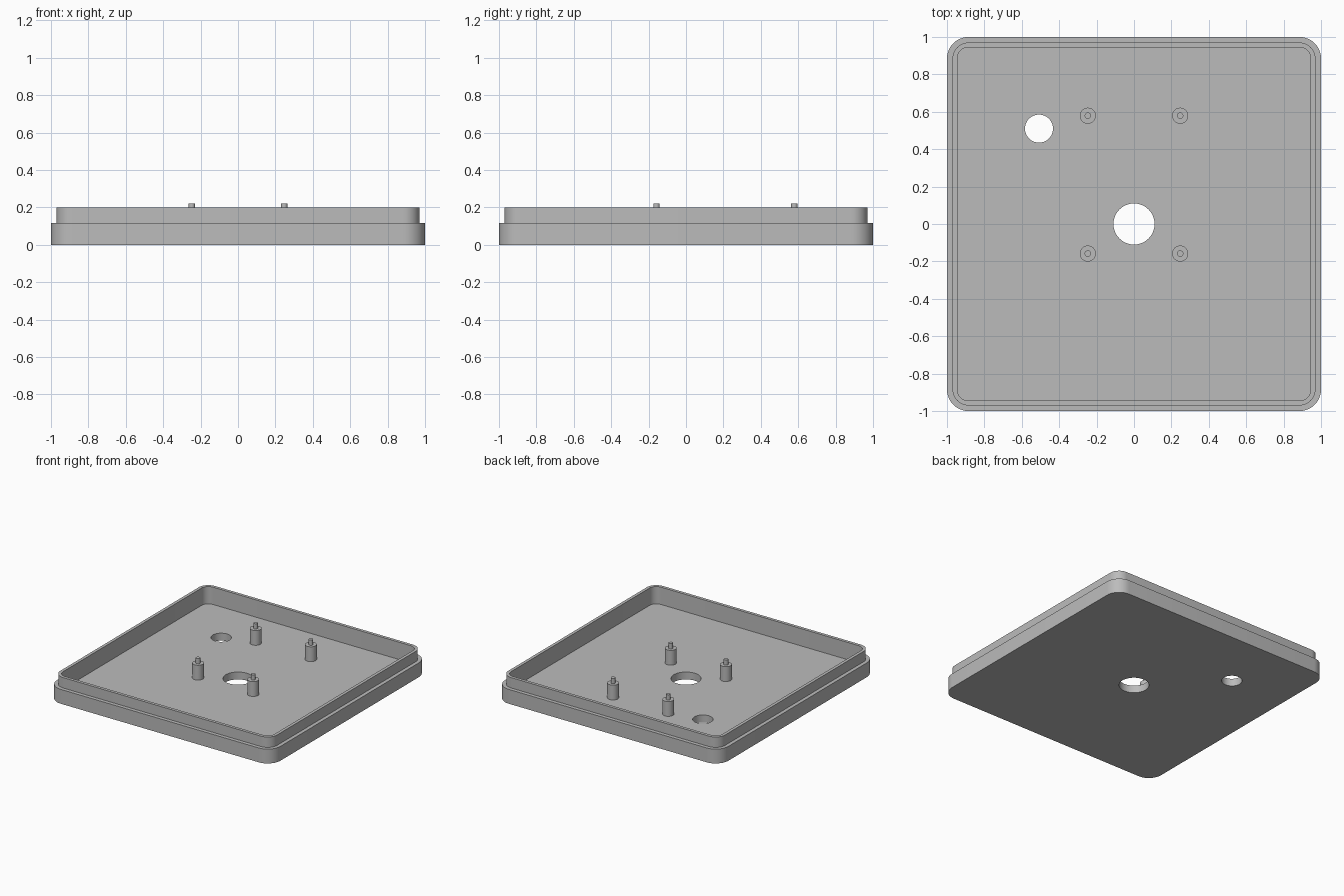
import bpy
import bmesh
from math import cos, sin, pi, radians

cube = bpy.data.objects.get("Cube")
if cube:
    bpy.data.objects.remove(cube, do_unlink=True)

# Heights and plan dimensions
FLOOR, LEDGE, RIM = 0.06, 0.116, 0.2
POST_TOP, PIN_TOP = 0.18, 0.222
POST_R, PIN_R = 0.043, 0.017
HOLES = [(0, 0, 0.11), (-0.508, 0.51, 0.075)]
POST_Y = (-0.158, 0.579)
POST_X = 0.247

grey = bpy.data.materials.new("Plain grey")
grey.use_nodes = True
colour = (0.5, 0.5, 0.5, 1)
grey.diffuse_color = colour
grey.node_tree.nodes["Principled BSDF"].inputs["Base Color"].default_value = colour


def rounded_square(bm, half, radius, z, steps=10):
    """Ring of vertices around a square with rounded corners."""
    ring = []
    for corner in range(4):
        mid = pi / 4 + corner * pi / 2
        cx = (half - radius) * (1 if cos(mid) > 0 else -1)
        cy = (half - radius) * (1 if sin(mid) > 0 else -1)
        for i in range(steps + 1):
            a = (corner + i / steps) * pi / 2
            ring.append(bm.verts.new((cx + radius * cos(a), cy + radius * sin(a), z)))
    return ring


def circle(bm, x, y, radius, z, count=48):
    angles = [2 * pi * i / count for i in range(count)]
    return [bm.verts.new((x + radius * cos(a), y + radius * sin(a), z)) for a in angles]


def loft(bm, rings):
    """Join successive rings with quads."""
    for low, high in zip(rings, rings[1:]):
        n = len(low)
        for i in range(n):
            j = (i + 1) % n
            bm.faces.new((low[i], low[j], high[j], high[i]))


def fill_sheet(bm, rings):
    """Fill a flat sheet whose outline and holes are given as rings."""
    edges = []
    for ring in rings:
        for a, b in zip(ring, ring[1:] + ring[:1]):
            edges.append(bm.edges.get((a, b)) or bm.edges.new((a, b)))
    bmesh.ops.triangle_fill(bm, use_beauty=True, use_dissolve=False, edges=edges)


def finish(bm, name):
    bmesh.ops.recalc_face_normals(bm, faces=bm.faces[:])
    mesh = bpy.data.meshes.new(name)
    bm.to_mesh(mesh)
    bm.free()
    mesh.materials.append(grey)
    obj = bpy.data.objects.new(name, mesh)
    bpy.context.collection.objects.link(obj)
    bpy.ops.object.select_all(action='DESELECT')
    obj.select_set(True)
    bpy.context.view_layer.objects.active = obj
    bpy.ops.object.shade_smooth_by_angle(angle=radians(30))
    return obj


# Tray: outer wall, ledge, raised lip, inner wall, drilled floor
bm = bmesh.new()
outline = [(1, 0.115, 0), (1, 0.115, LEDGE), (0.97, 0.085, LEDGE),
           (0.97, 0.085, RIM), (0.945, 0.06, RIM), (0.945, 0.06, FLOOR)]
walls = [rounded_square(bm, *section) for section in outline]
loft(bm, walls)
under = [circle(bm, x, y, r, 0) for x, y, r in HOLES]
upper = [circle(bm, x, y, r, FLOOR) for x, y, r in HOLES]
for pair in zip(under, upper):
    loft(bm, pair)
fill_sheet(bm, [walls[0]] + under)
fill_sheet(bm, [walls[-1]] + upper)
finish(bm, "tray")

# Standoff posts with locating pins
for side, x in (("left", POST_X), ("right", -POST_X)):
    for place, y in zip(("front", "back"), POST_Y):
        bm = bmesh.new()
        steps = [(POST_R, FLOOR - 0.01), (POST_R, POST_TOP),
                 (PIN_R, POST_TOP), (PIN_R, PIN_TOP)]
        rings = [circle(bm, x, y, r, z, 32) for r, z in steps]
        loft(bm, rings)
        bm.faces.new(rings[0])
        bm.faces.new(rings[-1])
        finish(bm, f"{place}_{side}_standoff")
